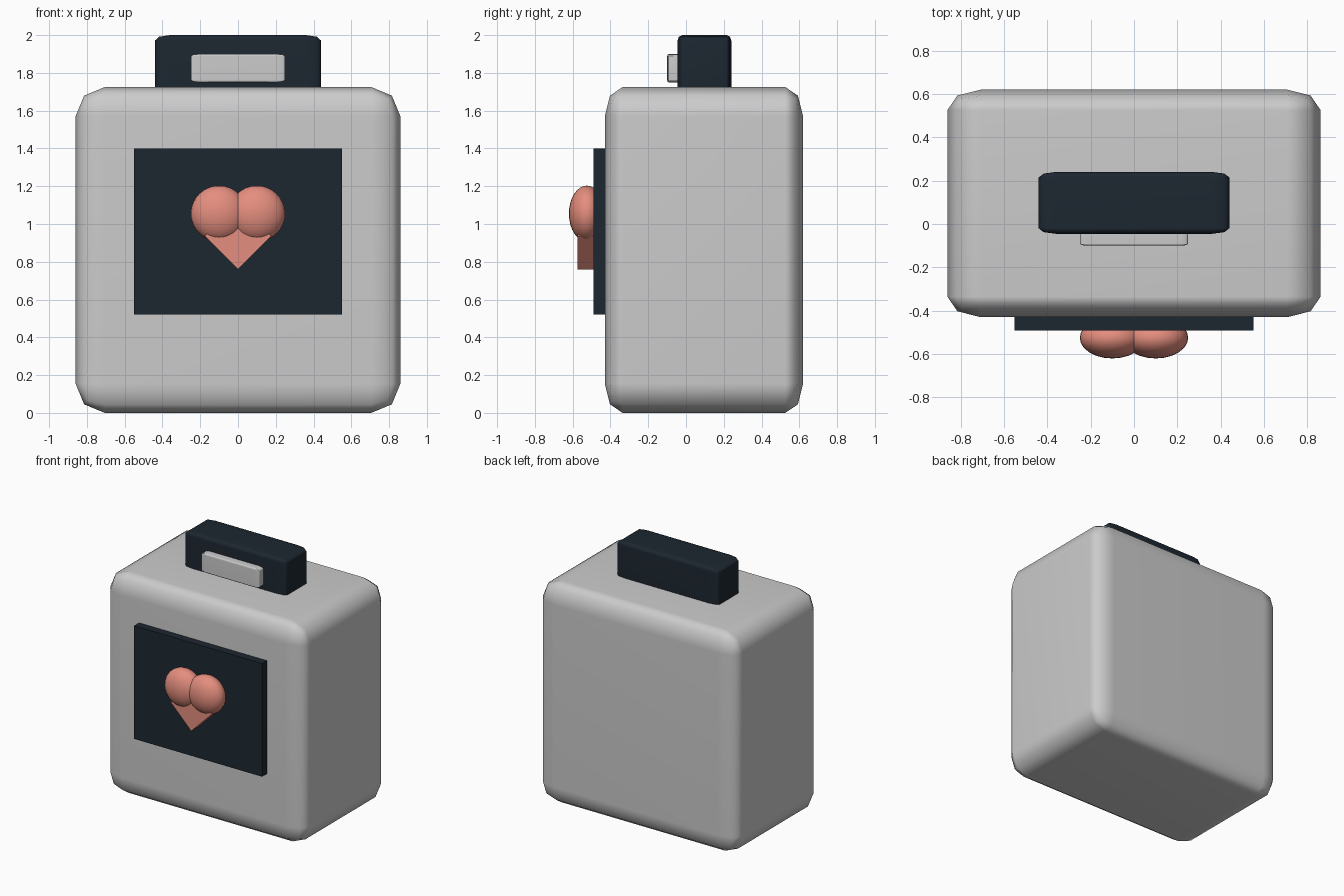
import bpy
import math

if "Cube" in bpy.data.objects:
    bpy.data.objects.remove(bpy.data.objects["Cube"])


def material(name, rgb):
    m = bpy.data.materials.new(name)
    m.diffuse_color = (*rgb, 1)
    m.use_nodes = True
    m.node_tree.nodes["Principled BSDF"].inputs["Base Color"].default_value = m.diffuse_color
    return m


dark = material("dark_navy", (0.012, 0.02, 0.03))
coral = material("coral", (0.78, 0.27, 0.21))


def box(name, lo, hi, mat=None, bevel=0.0, roll=0.0):
    """Scaled unit cube; the bevel stretches with the box proportions."""
    mid = [(a + b) / 2 for a, b in zip(lo, hi)]
    bpy.ops.mesh.primitive_cube_add(size=1, location=mid, rotation=(0, roll, 0))
    ob = bpy.context.object
    ob.name = name
    ob.scale = [b - a for a, b in zip(lo, hi)]
    if mat:
        ob.data.materials.append(mat)
    if bevel:
        b = ob.modifiers.new("rounded_edges", 'BEVEL')
        b.width = bevel
        b.segments = 2
        bpy.ops.object.shade_smooth()
        w = ob.modifiers.new("flat_sides", 'WEIGHTED_NORMAL')
        w.keep_sharp = True
    return ob


# Rounded main case
box("body", (-0.86, -0.43, 0), (0.86, 0.62, 1.725), bevel=0.09)

# Top block with its front plate
box("top_block", (-0.44, -0.045, 1.68), (0.44, 0.24, 2.0), dark, bevel=0.09)
box("top_plate", (-0.25, -0.10, 1.75), (0.25, 0.0, 1.90), bevel=0.08)

# Front screen
box("screen", (-0.55, -0.49, 0.52), (0.55, -0.41, 1.40), dark)

# Heart: two flattened lobes and a diamond forming the tip
for side, label in ((-1, "left"), (1, "right")):
    bpy.ops.mesh.primitive_uv_sphere_add(
        segments=24, ring_count=16, radius=1, location=(side * 0.10, -0.525, 1.055))
    lobe = bpy.context.object
    lobe.name = "heart_lobe_" + label
    lobe.scale = (0.15, 0.095, 0.148)
    lobe.data.materials.append(coral)
    bpy.ops.object.shade_smooth()

box("heart_tip", (-0.125, -0.575, 0.812), (0.125, -0.475, 1.062), coral, roll=math.pi / 4)
